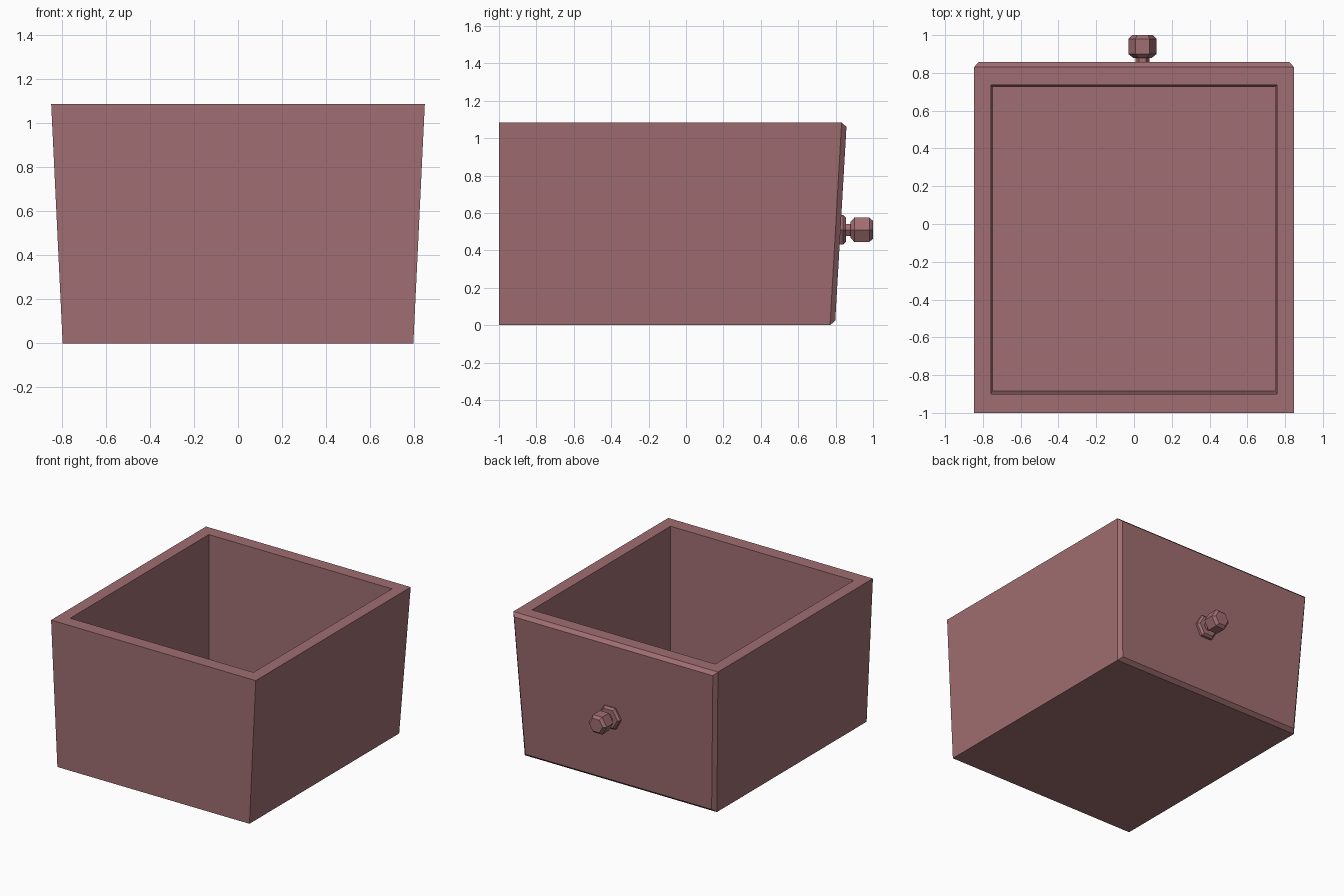
import bpy, bmesh, math

if "Cube" in bpy.data.objects:
    bpy.data.objects.remove(bpy.data.objects["Cube"])

wood = bpy.data.materials.new("dusty rose wood")
wood.diffuse_color = (0.35, 0.155, 0.165, 1)
wood.use_nodes = True
wood.node_tree.nodes["Principled BSDF"].inputs["Base Color"].default_value = wood.diffuse_color


def finish(name, bm):
    bmesh.ops.recalc_face_normals(bm, faces=bm.faces)
    mesh = bpy.data.meshes.new(name)
    bm.to_mesh(mesh)
    bm.free()
    mesh.materials.append(wood)
    obj = bpy.data.objects.new(name, mesh)
    bpy.context.collection.objects.link(obj)
    return obj


def loft(name, rings, cap_start=True, cap_end=True):
    """Skin a list of closed rings of points."""
    bm = bmesh.new()
    loops = [[bm.verts.new(p) for p in ring] for ring in rings]
    for a, b in zip(loops, loops[1:]):
        n = len(a)
        for i in range(n):
            j = (i + 1) % n
            bm.faces.new((a[i], a[j], b[j], b[i]))
    if cap_start:
        bm.faces.new(loops[0])
    if cap_end:
        bm.faces.new(loops[-1])
    return finish(name, bm)


def rect(hw, y0, y1, z):
    return [(-hw, y0, z), (hw, y0, z), (hw, y1, z), (-hw, y1, z)]


H, FLOOR = 1.085, 0.08

# drawer box: outer shell, rim, tapered inside and floor
box = loft("drawer_box", [
    rect(0.795, -1.0, 0.77, 0),
    rect(0.847, -1.0, 0.832, H),
    rect(0.758, -0.90, 0.737, H),
    rect(0.747, -0.885, 0.724, FLOOR),
])

# chamfered, leaning drawer front; its back lies on the box end
def panel(inset, rise):
    return [(-0.795 + inset, 0.77 + rise, inset), (0.795 - inset, 0.77 + rise, inset),
            (0.847 - inset, 0.832 + rise - 0.002, H - inset),
            (-0.847 + inset, 0.832 + rise - 0.002, H - inset)]


# the hidden shared face is removed so both parts form one clean surface
bm = bmesh.new()
bm.from_mesh(box.data)
end = [f for f in bm.faces if f.calc_center_median().y > 0.78 and f.normal.y > 0.9]
bmesh.ops.delete(bm, geom=end, context='FACES_ONLY')
bm.to_mesh(box.data)
bm.free()
loft("drawer_front", [panel(0, 0), panel(0.024, 0.028)], cap_start=False)


# six-sided knob parts along y, given as (y, radius) profiles
def hexes(name, profile):
    loft(name, [[(0.045 + r * math.cos(math.radians(60 * i)), y,
                  0.51 + r * math.sin(math.radians(60 * i))) for i in range(6)]
                for y, r in profile])


hexes("knob_plate", [(0.80, 0.091), (0.84, 0.091), (0.855, 0.075)])
hexes("knob_stem", [(0.845, 0.037), (0.89, 0.037)])
hexes("knob_head", [(0.88, 0.05), (0.9, 0.075), (0.98, 0.075), (1.0, 0.055)])
